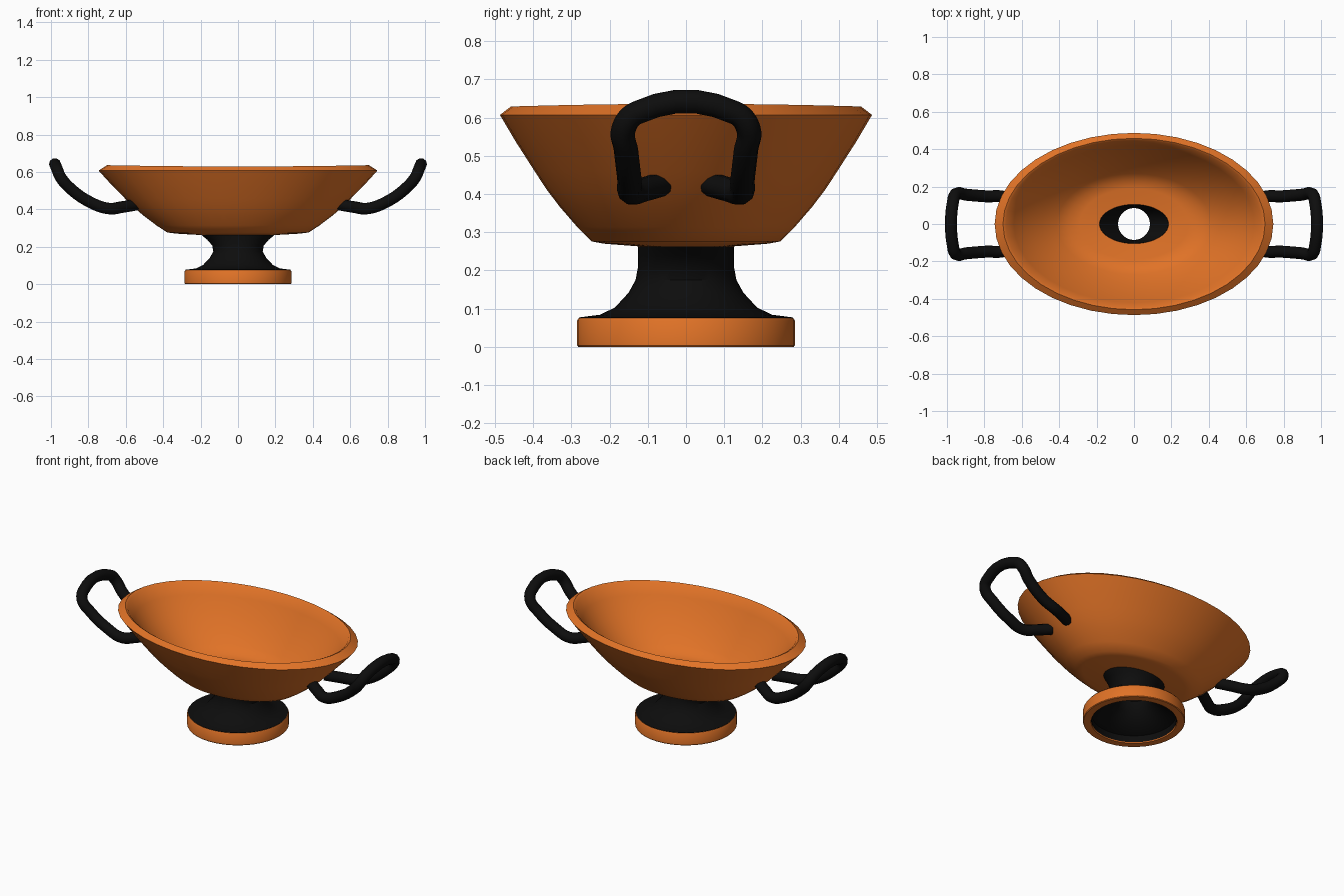
import bpy
import bmesh
import math

cube = bpy.data.objects.get("Cube")
if cube:
    bpy.data.objects.remove(cube, do_unlink=True)


def make_material(name, rgb):
    mat = bpy.data.materials.new(name)
    mat.use_nodes = True
    mat.diffuse_color = (*rgb, 1)
    bsdf = next(n for n in mat.node_tree.nodes if n.type == "BSDF_PRINCIPLED")
    bsdf.inputs["Base Color"].default_value = (*rgb, 1)
    return mat


orange = make_material("terracotta orange", (0.75, 0.17, 0.02))
black = make_material("glaze black", (0.004, 0.004, 0.004))


def smooth(obj, degrees):
    bpy.ops.object.select_all(action="DESELECT")
    obj.select_set(True)
    bpy.context.view_layer.objects.active = obj
    bpy.ops.object.shade_smooth_by_angle(angle=math.radians(degrees))


def loft(name, section, mat, sides=40, rise=None):
    """Sweep a closed section of (x radius, y radius, z) rings around z."""
    bm = bmesh.new()
    rings = []
    for rx, ry, z in section:
        ring = []
        for i in range(sides):
            a = math.tau * i / sides
            lift = rise(z) * math.cos(a) ** 2 if rise else 0
            ring.append(bm.verts.new((rx * math.cos(a), ry * math.sin(a), z + lift)))
        rings.append(ring)
    for k, ring in enumerate(rings):
        above = rings[(k + 1) % len(rings)]
        for i in range(sides):
            j = (i + 1) % sides
            bm.faces.new((ring[i], ring[j], above[j], above[i]))
    bmesh.ops.recalc_face_normals(bm, faces=bm.faces)
    mesh = bpy.data.meshes.new(name)
    bm.to_mesh(mesh)
    bm.free()
    mesh.materials.append(mat)
    obj = bpy.data.objects.new(name, mesh)
    bpy.context.collection.objects.link(obj)
    smooth(obj, 35)
    return obj


# Oval bowl: underside, outer wall, bevelled rim, inner wall, floor
STRETCH = 1.53
wall = [(0.215, 0.270), (0.247, 0.276), (0.285, 0.314), (0.33, 0.366),
        (0.365, 0.412), (0.395, 0.458), (0.445, 0.536), (0.487, 0.607),
        (0.458, 0.629), (0.448, 0.622), (0.42, 0.565), (0.37, 0.477),
        (0.32, 0.403), (0.27, 0.342), (0.232, 0.306), (0.19, 0.298)]
bowl_section = [(0.19, 0.112, 0.262)]
bowl_section += [(r * STRETCH, r, z) for r, z in wall]
bowl_section += [(0.185, 0.105, 0.288)]
loft("bowl", bowl_section, orange, rise=lambda z: 0.007 if z > 0.62 else 0)

# Hollow stem: round at the foot, oval where it meets the bowl
stem_section = [(r, r, z) for r, z in
                [(0.236, 0.004), (0.28, 0.077), (0.225, 0.084),
                 (0.186, 0.103), (0.15, 0.142), (0.132, 0.175)]]
stem_section += [(0.138, 0.126, 0.207), (0.165, 0.125, 0.238), (0.202, 0.126, 0.268),
                 (0.184, 0.104, 0.286), (0.14, 0.096, 0.24)]
stem_section += [(r, r, z) for r, z in
                 [(0.085, 0.18), (0.105, 0.125), (0.19, 0.06), (0.236, 0.045)]]
loft("stem", stem_section, black)

# Ring foot
foot_section = [(r, r, z) for r, z in
                [(0.24, 0), (0.282, 0), (0.285, 0.004), (0.285, 0.069),
                 (0.281, 0.075), (0.24, 0.07)]]
loft("foot", foot_section, orange)

# Upswept loop handles, built from one half path mirrored in y
half = [(0.545, 0.065, 0.425), (0.62, 0.11, 0.412), (0.69, 0.144, 0.404),
        (0.79, 0.148, 0.438), (0.9, 0.157, 0.515), (0.949, 0.163, 0.572),
        (0.966, 0.13, 0.612)]
path = half + [(x, -y, z) for x, y, z in reversed(half)]
for side, name in ((1, "left_handle"), (-1, "right_handle")):
    curve = bpy.data.curves.new(name, "CURVE")
    curve.dimensions = "3D"
    curve.bevel_depth = 0.032
    curve.bevel_resolution = 3
    curve.resolution_u = 5
    curve.use_fill_caps = True
    spline = curve.splines.new("BEZIER")
    spline.bezier_points.add(len(path) - 1)
    for point, (x, y, z) in zip(spline.bezier_points, path):
        point.co = (side * x, y, z)
        point.handle_left_type = point.handle_right_type = "AUTO"
    curve.materials.append(black)
    handle = bpy.data.objects.new(name, curve)
    bpy.context.collection.objects.link(handle)
    bpy.ops.object.select_all(action="DESELECT")
    handle.select_set(True)
    bpy.context.view_layer.objects.active = handle
    bpy.ops.object.convert(target="MESH")
    smooth(bpy.context.object, 60)
